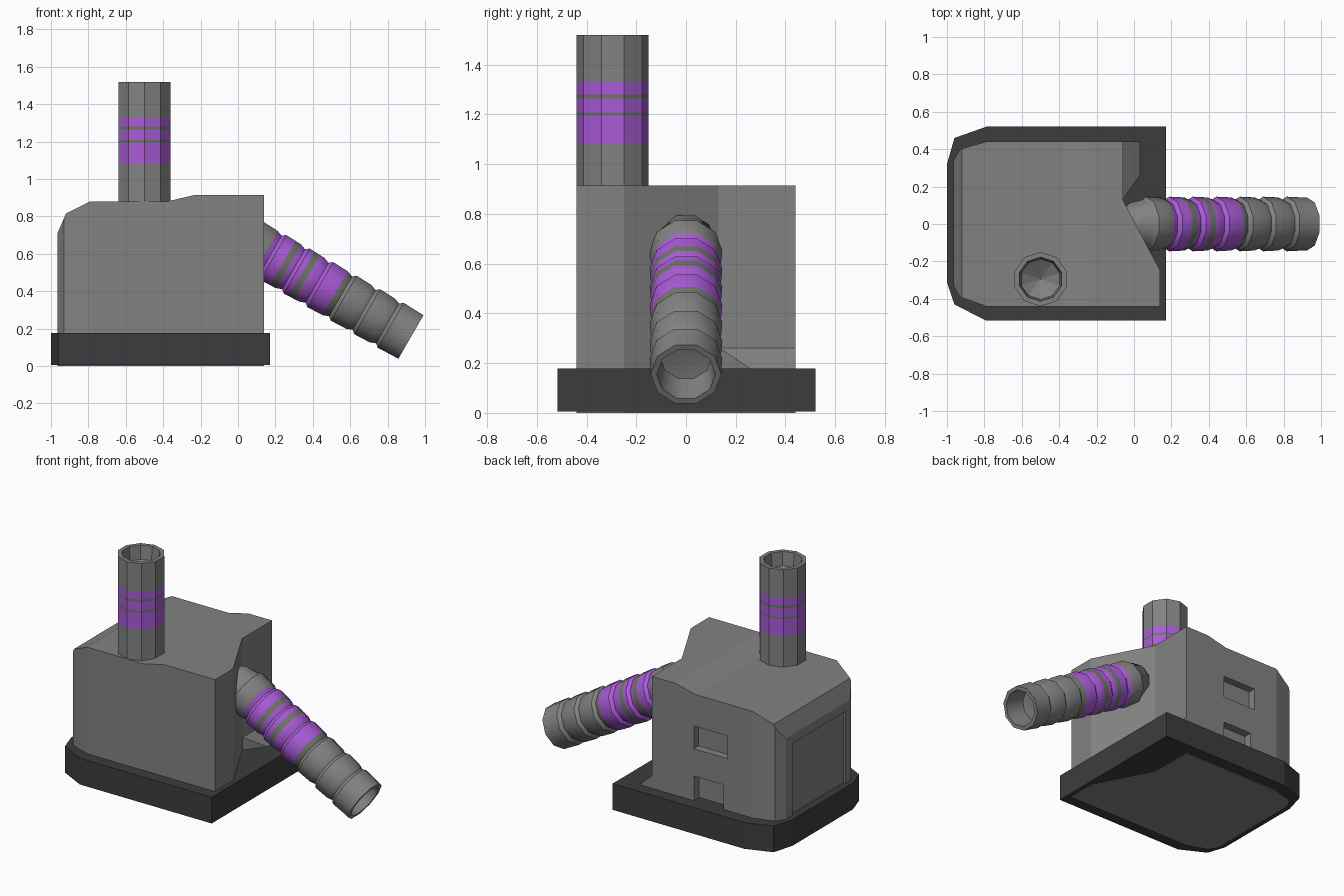
import bpy, bmesh, math
from mathutils import Matrix, Vector

if "Cube" in bpy.data.objects:
    bpy.data.objects.remove(bpy.data.objects["Cube"])


def material(name, rgb):
    m = bpy.data.materials.new(name)
    m.diffuse_color = (*rgb, 1)
    m.use_nodes = True
    m.node_tree.nodes["Principled BSDF"].inputs["Base Color"].default_value = m.diffuse_color
    return m


GREY = material("machine grey", (0.225, 0.225, 0.225))
DARK = material("dark base grey", (0.046, 0.046, 0.046))
PURPLE = material("purple band", (0.40, 0.105, 0.68))
OLIVE = material("greenish grey gap", (0.155, 0.18, 0.135))


def finish(name, bm, mats):
    bmesh.ops.recalc_face_normals(bm, faces=bm.faces)
    me = bpy.data.meshes.new(name)
    bm.to_mesh(me)
    bm.free()
    for m in mats:
        me.materials.append(m)
    ob = bpy.data.objects.new(name, me)
    bpy.context.collection.objects.link(ob)
    return ob


def prism(name, outline, lo, hi, mats, axis="z"):
    """Extrude an outline along z (outline is x,y) or along y (outline is x,z)."""
    bm = bmesh.new()
    at = (lambda p, h: (p[0], p[1], h)) if axis == "z" else (lambda p, h: (p[0], h, p[1]))
    a = [bm.verts.new(at(p, lo)) for p in outline]
    b = [bm.verts.new(at(p, hi)) for p in outline]
    bm.faces.new(a)
    bm.faces.new(b)
    n = len(a)
    for i in range(n):
        j = (i + 1) % n
        bm.faces.new((a[i], a[j], b[j], b[i]))
    return finish(name, bm, mats)


def boolean(ob, cutter, op):
    mod = ob.modifiers.new("cut", "BOOLEAN")
    mod.operation, mod.object, mod.solver = op, cutter, "EXACT"
    bpy.context.view_layer.objects.active = ob
    bpy.ops.object.modifier_apply(modifier=mod.name)
    bpy.data.objects.remove(cutter)


def box(x0, x1, y0, y1, z0, z1):
    return prism("cutter", [(x0, y0), (x1, y0), (x1, y1), (x0, y1)], z0, z1, [GREY])


def lathe(name, profile, sides, matrix, band, phase=0.0):
    """Spin (radius, height) points; band(height) picks the colour of outer faces."""
    bm = bmesh.new()
    rings = []
    for r, h in profile:
        if r == 0:
            rings.append([bm.verts.new((0, 0, h))] * sides)
        else:
            rings.append([bm.verts.new((r * math.cos(phase + math.tau * i / sides),
                                        r * math.sin(phase + math.tau * i / sides), h))
                          for i in range(sides)])
    for k in range(len(rings) - 1):
        (r0, h0), (r1, h1) = profile[k], profile[k + 1]
        for i in range(sides):
            j = (i + 1) % sides
            quad = [rings[k][i], rings[k][j], rings[k + 1][j], rings[k + 1][i]]
            f = bm.faces.new(list(dict.fromkeys(quad)))
            if h1 > h0:
                f.material_index = band((h0 + h1) / 2)
    bmesh.ops.transform(bm, matrix=matrix, verts=bm.verts)
    return finish(name, bm, [GREY, PURPLE, OLIVE])


def smooth(ob, degrees):
    bpy.ops.object.select_all(action="DESELECT")
    ob.select_set(True)
    bpy.context.view_layer.objects.active = ob
    bpy.ops.object.shade_smooth_by_angle(angle=math.radians(degrees))


# Base plate with clipped left corners
prism("base_plate", [(0.17, -0.517), (0.17, 0.52), (-0.79, 0.52), (-0.96, 0.46), (-1, 0.32),
                     (-1, -0.31), (-0.96, -0.43), (-0.79, -0.517)], 0.005, 0.178, [DARK])

# Housing: floor plan with the notched back right corner, trimmed by the side profile
body = prism("housing", [(0.14, -0.44), (0.14, -0.25), (-0.06, 0.13), (-0.06, 0.44),
                         (-0.79, 0.44), (-0.93, 0.40), (-0.965, 0.34), (-0.965, -0.33),
                         (-0.93, -0.39), (-0.79, -0.44)], 0, 1.0, [GREY])
side = prism("cutter", [(-1.1, -0.1), (0.3, -0.1), (0.3, 0.915), (-0.23, 0.915), (-0.38, 0.88),
                        (-0.79, 0.88), (-0.92, 0.815), (-0.965, 0.71), (-1.1, 0.385)],
             -0.7, 0.7, [GREY], "y")
boolean(body, side, "INTERSECT")
# Back window, back hatch and shallow left panel
boolean(body, box(-0.61, -0.365, 0.39, 0.6, 0.52, 0.67), "DIFFERENCE")
boolean(body, box(-0.58, -0.365, 0.385, 0.6, 0.17, 0.34), "DIFFERENCE")
boolean(body, box(-1.1, -0.95, -0.28, 0.27, 0.17, 0.65), "DIFFERENCE")

# Sloped kerb at the foot of the notch
bm = bmesh.new()
low = [bm.verts.new(p) for p in ((-0.07, 0.44, 0.17), (0.04, 0.44, 0.17),
                                 (0.04, 0.27, 0.17), (-0.07, 0.12, 0.17))]
top = [bm.verts.new(p) for p in ((-0.07, 0.44, 0.27), (-0.07, 0.12, 0.27))]
for f in (low, (low[0], low[1], top[0]), (low[2], low[3], top[1]),
          (low[1], low[2], top[1], top[0]), (low[3], low[0], top[0], top[1])):
    bm.faces.new(f)
finish("notch_kerb", bm, [GREY])


# Chimney: ten-sided tube with purple bands and a conical pit
def chimney_band(z):
    if 1.195 < z < 1.208 or 1.265 < z < 1.28:
        return 2
    return 1 if 1.085 < z < 1.33 else 0


chimney_profile = [(0.145, z) for z in (0.84, 1.085, 1.195, 1.208, 1.265, 1.28, 1.33, 1.52)]
chimney_profile += [(0.118, 1.52), (0.108, 1.43), (0, 1.36)]
lathe("chimney", chimney_profile, 10, Matrix.Translation((-0.5, -0.295, 0)),
      chimney_band, math.pi / 2)

# Hose: ribbed tube sloping down to the right at thirty degrees
LENGTH, PITCH, START = 1.137, 0.145, 0.122
CUTS = (0.24, 0.346, 0.381, 0.462, 0.497, 0.67, 0.705)
RIB = ((0, 0.129), (0.14, 0.146), (0.78, 0.142), (1, 0.129))


def hose_radius(s):
    p = ((s - START) / PITCH) % 1.0
    for (a, ra), (b, rb) in zip(RIB, RIB[1:]):
        if a <= p <= b:
            return ra + (rb - ra) * (p - a) / (b - a)


def hose_band(s):
    if s < CUTS[0] or s > CUTS[-1]:
        return 0
    return 2 if sum(s > c for c in CUTS) % 2 == 0 else 1


stations = sorted(list(CUTS) + [START + PITCH * (k + f) for k in range(7) for f in (0.002, 0.14, 0.78)])
stations = [s for i, s in enumerate(stations) if i == 0 or s - stations[i - 1] > 0.003]
hose_profile = [(0, -0.03), (0.07, -0.01), (0.115, 0.05)]
hose_profile += [(hose_radius(s), s) for s in stations]
hose_profile += [(0.142, LENGTH), (0.118, LENGTH), (0.105, LENGTH - 0.14), (0, LENGTH - 0.16)]
direction = Vector((math.cos(math.radians(30)), 0, -0.5))
placing = Matrix.Translation((-0.06, 0, 0.724)) @ Matrix.Rotation(math.radians(120), 4, "Y")
hose = lathe("hose", hose_profile, 10, placing, hose_band, math.pi / 2)
smooth(hose, 40)
